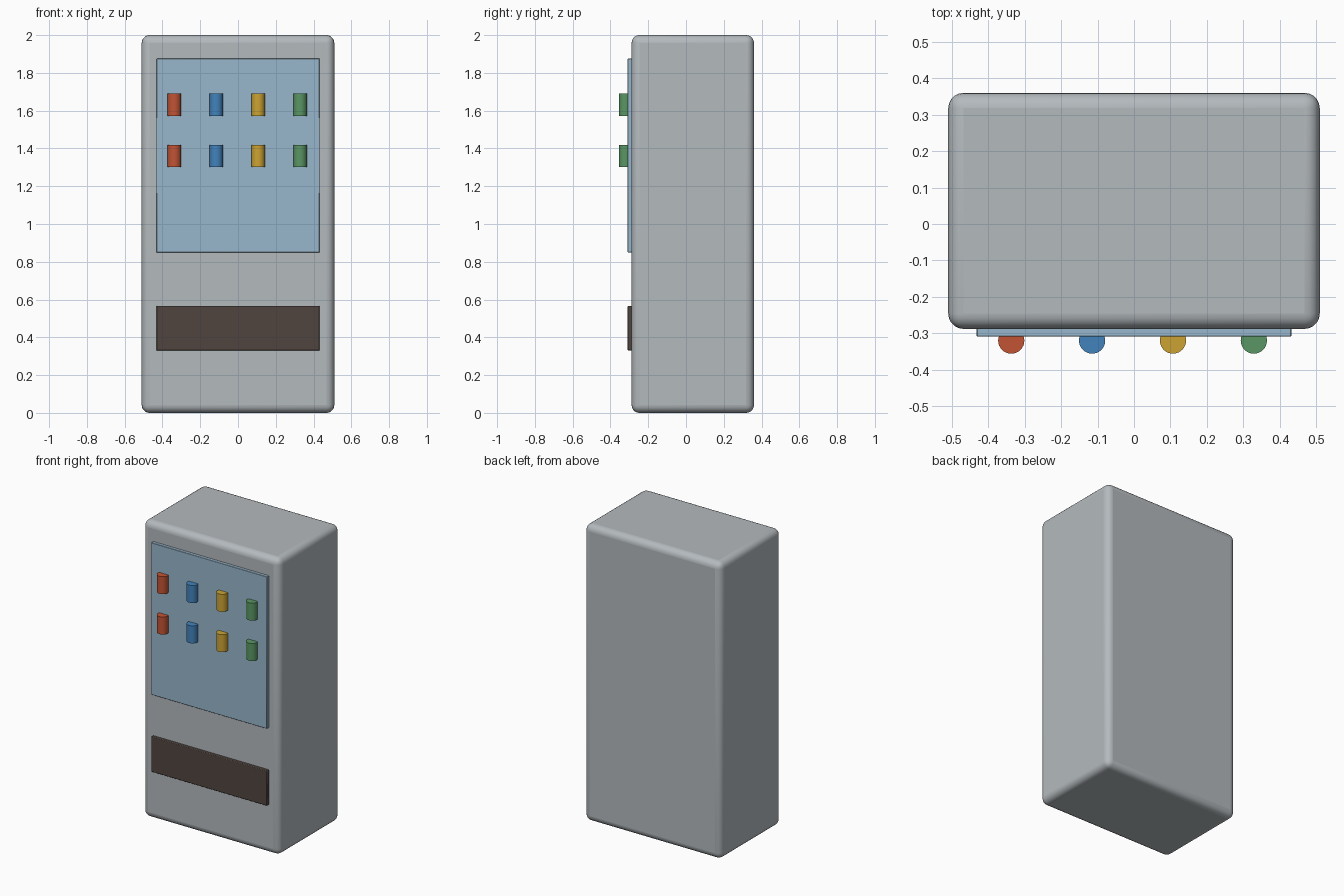
import bpy
import math

cube = bpy.data.objects.get("Cube")
if cube:
    bpy.data.objects.remove(cube, do_unlink=True)


def material(name, *rgb):
    """Flat colour from 0-255 display values, stored as linear."""
    linear = [((c / 255 + 0.055) / 1.055) ** 2.4 for c in rgb]
    mat = bpy.data.materials.new(name)
    mat.use_nodes = True
    mat.diffuse_color = (*linear, 1)
    bsdf = mat.node_tree.nodes["Principled BSDF"]
    bsdf.inputs["Base Color"].default_value = (*linear, 1)
    bsdf.inputs["Roughness"].default_value = 0.6
    return mat


def finish(name, mat, angle=30):
    obj = bpy.context.object
    obj.name = obj.data.name = name
    obj.data.materials.append(mat)
    bpy.ops.object.shade_smooth_by_angle(angle=math.radians(angle))
    return obj


def box(name, mat, x, y, z, bevel, segments):
    """Rounded box between the (low, high) pairs of each axis."""
    bpy.ops.mesh.primitive_cube_add(size=1, location=[sum(p) / 2 for p in (x, y, z)])
    bpy.context.object.scale = [p[1] - p[0] for p in (x, y, z)]
    bpy.ops.object.transform_apply(location=False, rotation=False, scale=True)
    obj = finish(name, mat)
    mod = obj.modifiers.new("Rounded edges", "BEVEL")
    mod.width, mod.segments = bevel, segments
    return obj


# Cabinet
grey = material("cabinet grey", 180, 186, 190)
box("cabinet", grey, (-0.51, 0.51), (-0.288, 0.36), (0, 2), 0.042, 5)

# Display window and dispensing flap on the front
window_blue = material("window blue", 153, 183, 204)
dark_brown = material("flap dark brown", 80, 69, 63)
box("display_window", window_blue, (-0.432, 0.432), (-0.309, -0.28), (0.85, 1.875), 0.002, 1)
box("dispensing_flap", dark_brown, (-0.432, 0.432), (-0.309, -0.28), (0.33, 0.567), 0.004, 2)

# Two rows of cans, half sunk into the window
can_colours = [
    ("red", material("can red", 194, 84, 52)),
    ("blue", material("can blue", 66, 131, 188)),
    ("yellow", material("can yellow", 204, 164, 52)),
    ("green", material("can green", 90, 150, 100)),
]
for row, z in (("upper", 1.632), ("lower", 1.36)):
    for i, (colour, mat) in enumerate(can_colours):
        bpy.ops.mesh.primitive_cylinder_add(
            vertices=32, radius=0.036, depth=0.118,
            location=(-0.337 + i * 0.222, -0.32, z))
        finish(f"{row}_{colour}_can", mat)
